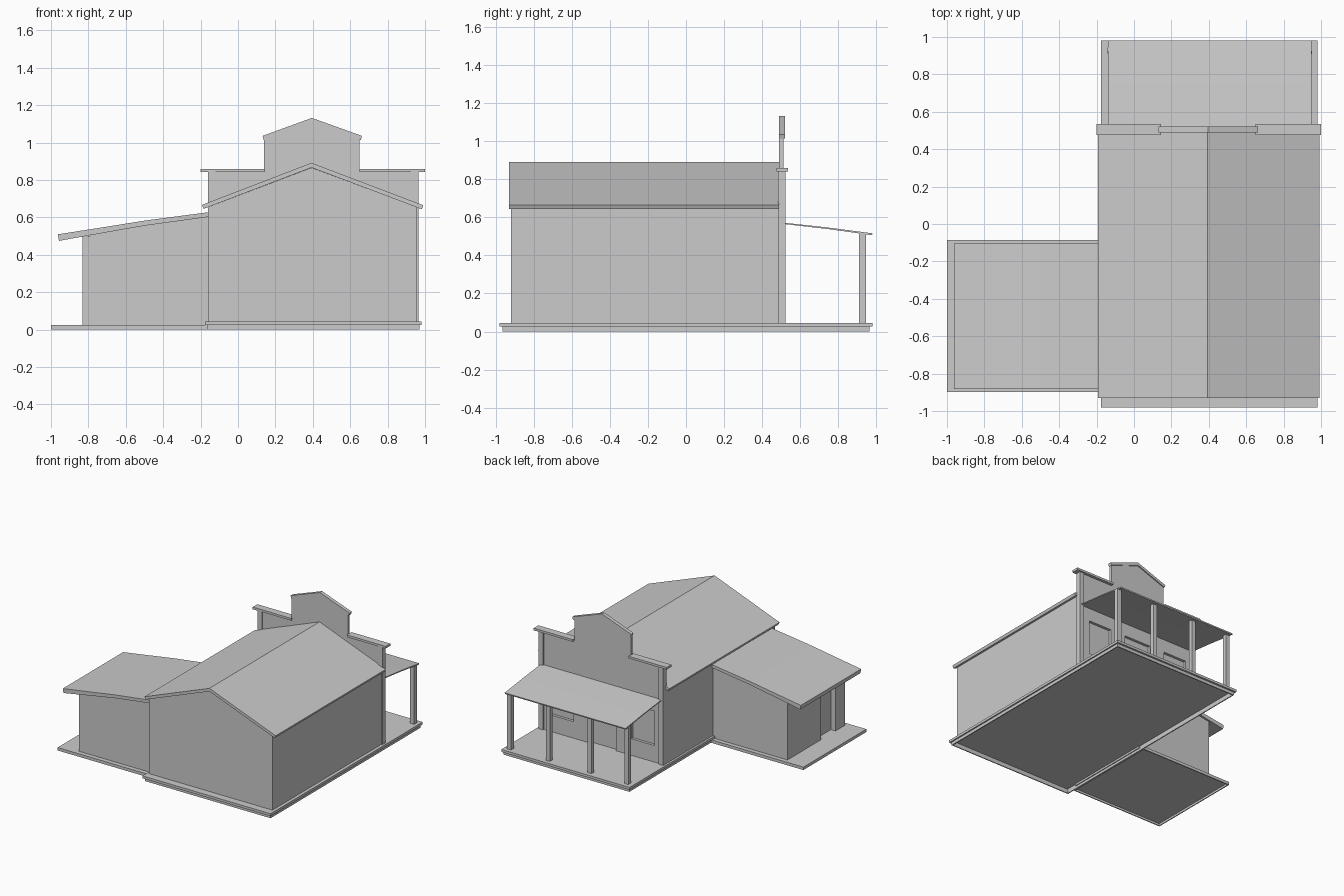
import bpy
import bmesh
from math import radians

if "Cube" in bpy.data.objects:
    bpy.data.objects.remove(bpy.data.objects["Cube"])


def box(name, x, y, z):
    bpy.ops.mesh.primitive_cube_add(
        size=1, location=(sum(x) / 2, sum(y) / 2, sum(z) / 2),
        scale=(x[1] - x[0], y[1] - y[0], z[1] - z[0]))
    bpy.context.object.name = name


def frame(name, x, y, z, t):
    """Four bars of width t around a rectangle, open in the middle."""
    box(name + "_left", (x[0], x[0] + t), y, z)
    box(name + "_right", (x[1] - t, x[1]), y, z)
    box(name + "_front", (x[0] + t, x[1] - t), (y[0], y[0] + t), z)
    box(name + "_back", (x[0] + t, x[1] - t), (y[1] - t, y[1]), z)


def prism(name, axis, a, b, outline, holes=()):
    """Extrude a filled outline ((x,z) along y, or (y,z) along x) from a to b."""
    cu = bpy.data.curves.new(name, 'CURVE')
    cu.dimensions = '2D'
    cu.fill_mode = 'BOTH'
    cu.extrude = (b - a) / 2
    for pts in [outline, *holes]:
        sp = cu.splines.new('POLY')
        sp.points.add(len(pts) - 1)
        for p, (u, v) in zip(sp.points, pts):
            p.co = (u, v, 0, 1)
        sp.use_cyclic_u = True
    tmp = bpy.data.objects.new(name + "_curve", cu)
    bpy.context.collection.objects.link(tmp)
    dg = bpy.context.evaluated_depsgraph_get()
    me = bpy.data.meshes.new_from_object(tmp.evaluated_get(dg))
    bpy.data.objects.remove(tmp)
    # Weld caps to sides, face outward, flat shading
    bm = bmesh.new()
    bm.from_mesh(me)
    bmesh.ops.remove_doubles(bm, verts=bm.verts, dist=1e-5)
    bmesh.ops.recalc_face_normals(bm, faces=bm.faces)
    bm.to_mesh(me)
    bm.free()
    me.shade_flat()
    ob = bpy.data.objects.new(name, me)
    bpy.context.collection.objects.link(ob)
    mid = (a + b) / 2
    ob.rotation_euler = (radians(90), 0, radians(90) if axis == 'x' else 0)
    ob.location = (mid, 0, 0) if axis == 'x' else (0, mid, 0)


C = 0.393            # centre line of the main building
F = 0.045            # main floor height

# Floors, hollow underneath
frame("foundation", (-0.165, 0.97), (-0.965, 0.965), (0, 0.025), 0.008)
frame("main_floor_rim", (-0.177, 0.981), (-0.98, 0.98), (0.025, 0.036), 0.02)
box("main_floor", (-0.177, 0.981), (-0.98, 0.98), (0.036, F))
frame("annex_floor_rim", (-1.0, -0.165), (-0.897, -0.085), (0, 0.017), 0.008)
box("annex_floor", (-1.0, -0.165), (-0.897, -0.085), (0.017, 0.024))

# Main building and gable roof
prism("main_walls", 'y', -0.92, 0.49,
      [(-0.16, F), (0.955, F), (0.955, 0.655), (C, 0.866), (-0.16, 0.655)])
prism("main_roof", 'y', -0.93, 0.49,
      [(-0.184, 0.646), (C, 0.867), (0.982, 0.644), (0.991, 0.665),
       (C, 0.892), (-0.193, 0.667)])

# False front with door notch and window openings
windows = [[(a, 0.18), (a + 0.21, 0.18), (a + 0.21, 0.46), (a, 0.46)]
           for a in (-0.075, 0.655)]
prism("false_front", 'y', 0.49, 0.512,
      [(-0.155, F), (0.275, F), (0.275, 0.46), (0.515, 0.46), (0.515, F),
       (0.955, F), (0.955, 0.845), (0.65, 0.845), (0.65, 1.02), (0.395, 1.112),
       (0.14, 1.02), (0.14, 0.845), (-0.155, 0.845)], windows)
prism("gable_cap", 'y', 0.49, 0.52,
      [(0.138, 1.014), (0.395, 1.108), (0.656, 1.014), (0.663, 1.036),
       (0.395, 1.132), (0.131, 1.036)])
for side, x, cap in (("left", (-0.16, -0.12), (-0.2, 0.145)),
                     ("right", (0.925, 0.965), (0.65, 1.0))):
    box(side + "_corner_post", x, (0.483, 0.523), (F, 0.845))
    box(side + "_parapet_cap", cap, (0.475, 0.535), (0.842, 0.86))

# Porch roof and posts
prism("porch_roof", 'x', -0.14, 0.95,
      [(0.505, 0.573), (0.75, 0.546), (0.98, 0.516), (0.978, 0.506),
       (0.75, 0.538), (0.505, 0.566)])
for i, x in enumerate((-0.123, 0.21, 0.585, 0.935)):
    box(f"porch_post_{i + 1}", (x - 0.018, x + 0.018), (0.91, 0.945), (F, 0.515))

# Side annex with a recessed doorway and a slightly bowed roof
prism("annex_walls", 'y', -0.86, -0.12,
      [(-0.79, 0.02), (-0.15, 0.02), (-0.15, 0.61), (-0.5, 0.56), (-0.79, 0.506)])
prism("annex_end_wall", 'x', -0.832, -0.79,
      [(-0.86, 0.02), (-0.74, 0.02), (-0.74, 0.42), (-0.55, 0.42), (-0.55, 0.02),
       (-0.12, 0.02), (-0.12, 0.502), (-0.86, 0.502)])
prism("annex_roof", 'y', -0.883, -0.105,
      [(-0.957, 0.475), (-0.75, 0.512), (-0.5, 0.556), (-0.15, 0.604),
       (-0.15, 0.629), (-0.5, 0.583), (-0.75, 0.543), (-0.963, 0.51)])
